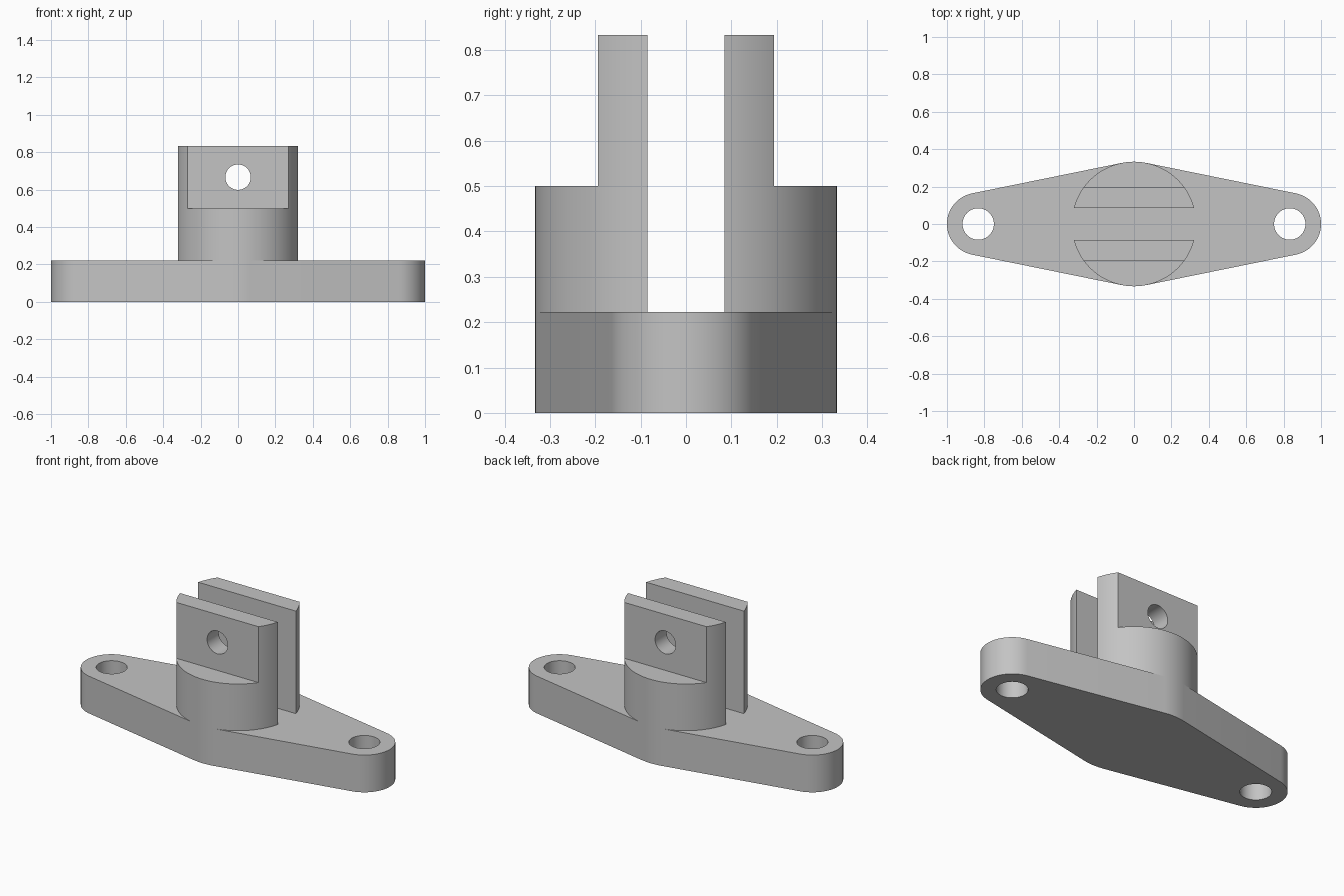
import bpy
import bmesh
from math import cos, sin, pi, asin, radians

cube = bpy.data.objects.get("Cube")
if cube:
    bpy.data.objects.remove(cube, do_unlink=True)

# Main dimensions
HUB_R, END_R, END_X = 0.333, 0.167, 0.833
BOLT_R, PIN_R = 0.084, 0.068
PLATE_H, SHOULDER_Z, TOP_Z, PIN_Z = 0.222, 0.5, 0.833, 0.667
SLOT_Y, CHEEK_Y = 0.085, 0.194

grey = bpy.data.materials.new("light grey")
grey.use_nodes = True
colour = (0.55, 0.55, 0.55, 1)
grey.diffuse_color = colour
grey.node_tree.nodes["Principled BSDF"].inputs["Base Color"].default_value = colour


def arc(cx, radius, start, end, steps):
    """Points on an arc centred on the x axis."""
    angles = [start + (end - start) * i / steps for i in range(steps + 1)]
    return [(cx + radius * cos(a), radius * sin(a)) for a in angles]


def prism(name, outline, z0, z1):
    """Extrude a closed outline upward."""
    bm = bmesh.new()
    face = bm.faces.new([bm.verts.new((x, y, z0)) for x, y in outline])
    top = bmesh.ops.extrude_face_region(bm, geom=[face])["geom"]
    verts = [v for v in top if isinstance(v, bmesh.types.BMVert)]
    bmesh.ops.translate(bm, verts=verts, vec=(0, 0, z1 - z0))
    bmesh.ops.recalc_face_normals(bm, faces=bm.faces)
    mesh = bpy.data.meshes.new(name)
    bm.to_mesh(mesh)
    bm.free()
    mesh.materials.append(grey)
    obj = bpy.data.objects.new(name, mesh)
    bpy.context.collection.objects.link(obj)
    return obj


def box(name, y0, y1, z0, z1):
    return prism(name, [(-1, y0), (1, y0), (1, y1), (-1, y1)], z0, z1)


def drill(name, radius, location, rotation=(0, 0, 0)):
    obj = prism(name, arc(0, radius, 0, 2 * pi, 48)[:-1], -1, 1)
    obj.location = location
    obj.rotation_euler = rotation
    return obj


def select(obj):
    bpy.ops.object.select_all(action="DESELECT")
    obj.select_set(True)
    bpy.context.view_layer.objects.active = obj


def cut(obj, cutters):
    """Subtract the cutters, then remove them."""
    for cutter in cutters:
        cutter.hide_render = True
        select(obj)
        mod = obj.modifiers.new("cut", "BOOLEAN")
        mod.operation = "DIFFERENCE"
        mod.solver = "EXACT"
        mod.object = cutter
        bpy.ops.object.modifier_apply(modifier=mod.name)
        bpy.data.objects.remove(cutter, do_unlink=True)
    select(obj)
    bpy.ops.object.shade_smooth_by_angle(angle=radians(30))


# Flange plate: tangent hull of the hub circle and the two end circles
tilt = asin((HUB_R - END_R) / END_X)
side = pi / 2 - tilt
outline = (arc(END_X, END_R, -side, side, 32)
           + arc(0, HUB_R, side, pi - side, 8)
           + arc(-END_X, END_R, pi - side, pi + side, 32)
           + arc(0, HUB_R, pi + side, 2 * pi - side, 8))
plate = prism("flange_plate", outline, 0, PLATE_H)
cut(plate, [drill("bolt_hole", BOLT_R, (s * END_X, 0, 0)) for s in (-1, 1)])

# Clevis: two round-backed cheeks with flat shoulders and a cross pin hole
for name, s in (("front_cheek", -1), ("back_cheek", 1)):
    a = asin(SLOT_Y / HUB_R)
    half_moon = [(x, s * y) for x, y in arc(0, HUB_R, a, pi - a, 64)]
    cheek = prism(name, half_moon, PLATE_H, TOP_Z)
    y0, y1 = sorted((s * CHEEK_Y, s))
    cut(cheek, [box("shoulder_cut", y0, y1, SHOULDER_Z, 2),
                drill("pin_hole", PIN_R, (0, 0, PIN_Z), (pi / 2, 0, 0))])
